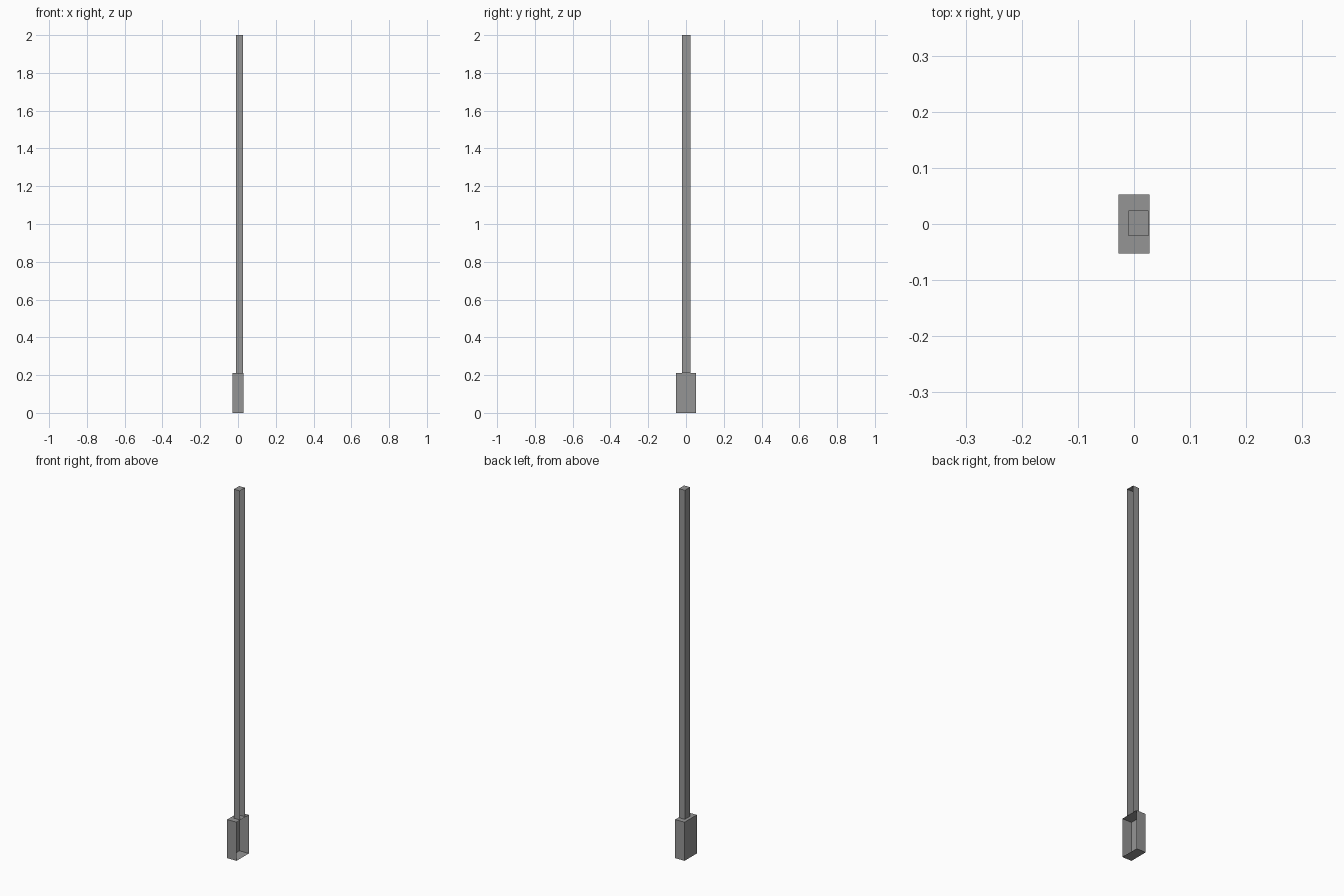
import bpy, bmesh
from mathutils import Vector

if "Cube" in bpy.data.objects:
    bpy.data.objects.remove(bpy.data.objects["Cube"])

grey = bpy.data.materials.new("mid grey")
grey.diffuse_color = (0.3, 0.3, 0.3, 1)
grey.use_nodes = True
grey.node_tree.nodes["Principled BSDF"].inputs["Base Color"].default_value = grey.diffuse_color


def open_box(name, lo, hi, open_dirs):
    """Box of single-sided panels, with the faces pointing along open_dirs removed."""
    lo, hi = Vector(lo), Vector(hi)
    bm = bmesh.new()
    bmesh.ops.create_cube(bm, size=1)
    bm.normal_update()
    gone = [f for f in bm.faces if any(f.normal.dot(Vector(d)) > 0.9 for d in open_dirs)]
    bmesh.ops.delete(bm, geom=gone, context='FACES')
    for v in bm.verts:
        v.co = Vector([(lo[i] + hi[i]) / 2 + v.co[i] * (hi[i] - lo[i]) for i in range(3)])
    mesh = bpy.data.meshes.new(name)
    bm.to_mesh(mesh)
    bm.free()
    mesh.materials.append(grey)
    ob = bpy.data.objects.new(name, mesh)
    bpy.context.collection.objects.link(ob)
    return ob


WALL_SIDE, DOWN = (1, 0, 0), (0, 0, -1)

# base box, open on the wall side
open_box("base_box", (-0.028, -0.0525, 0), (0.028, 0.0525, 0.21), [WALL_SIDE])

# tall conduit rising from the box, open on the wall side and at its foot
open_box("conduit", (-0.01, -0.021, 0.21), (0.026, 0.024, 2), [WALL_SIDE, DOWN])
